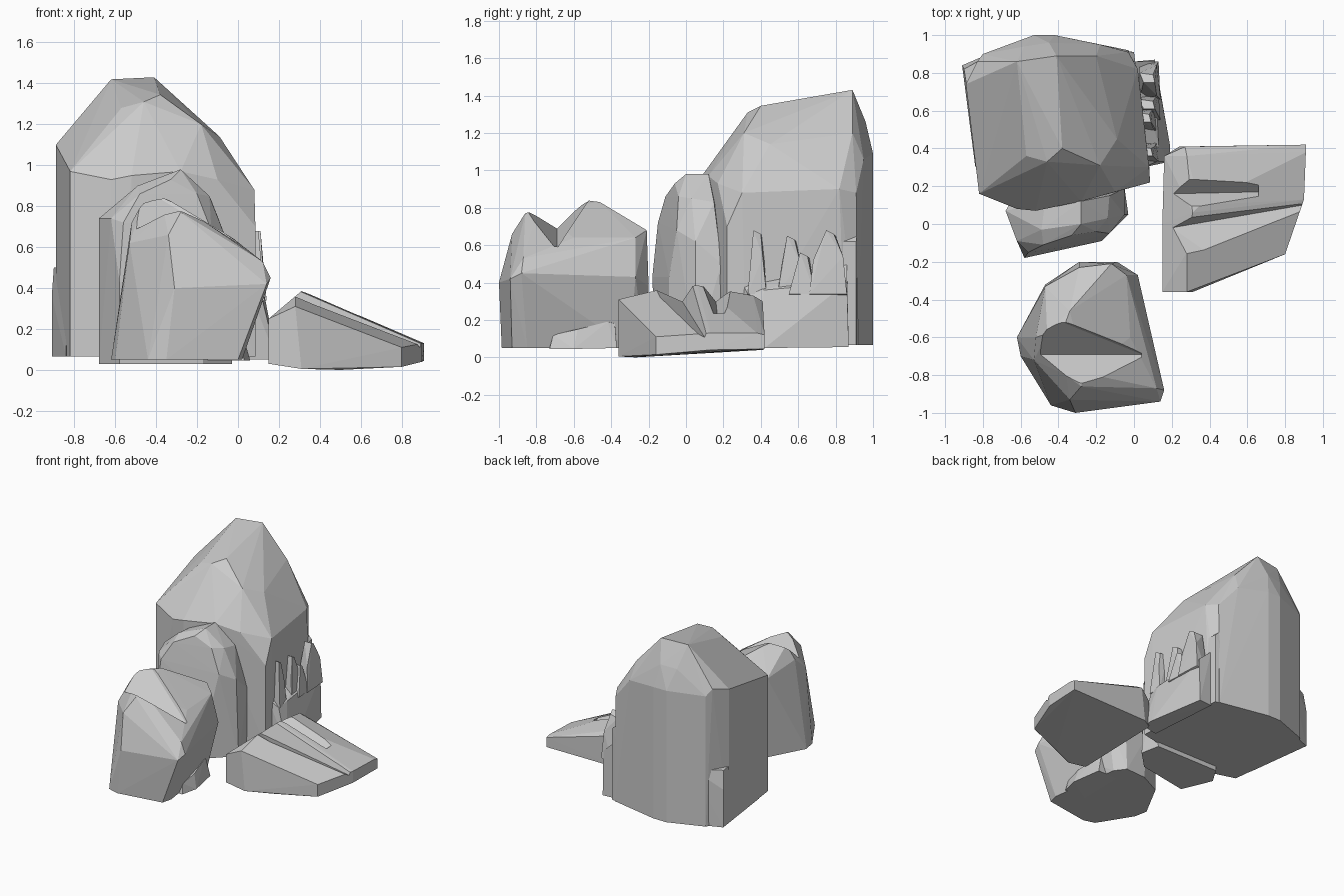
import bpy, bmesh


def hull(name, pts, cutter=False):
    """Faceted convex stone from its corner points."""
    bm = bmesh.new()
    for p in pts:
        bm.verts.new(p)
    res = bmesh.ops.convex_hull(bm, input=bm.verts)
    junk = {e for e in res["geom_interior"] + res["geom_unused"]
            if isinstance(e, bmesh.types.BMVert)}
    bmesh.ops.delete(bm, geom=list(junk), context='VERTS')
    bmesh.ops.recalc_face_normals(bm, faces=bm.faces)
    me = bpy.data.meshes.new(name)
    bm.to_mesh(me)
    bm.free()
    ob = bpy.data.objects.new(name, me)
    bpy.context.collection.objects.link(ob)
    if cutter:
        ob.hide_render = True
        ob.display_type = 'WIRE'
    return ob


def ring(outline, z):
    return [(x, y, z) for x, y in outline]


def groove(target, name, a, b, south, north, h):
    """Cut a V groove from a to b; it spreads south and north of its line at height h."""
    pts = []
    for i, p in enumerate((a, b)):
        pts += [p, (p[0], p[1] - south[i], p[2] + h), (p[0], p[1] + north[i], p[2] + h)]
    m = target.modifiers.new(name, 'BOOLEAN')
    m.operation = 'DIFFERENCE'
    m.solver = 'EXACT'
    m.object = hull(name, pts, True)


# Tall main boulder
base = [(-.89, .74), (-.8, .9), (-.53, 1), (-.42, 1), (-.03, .92), (.0, .85), (.08, .32),
        (.085, .22), (-.28, .14), (-.52, .1), (-.62, .1), (-.82, .16)]
hull("main_boulder", ring(base, .065) + [
    (-.89, .74, 1.1), (-.83, .86, 1.13), (-.8, .9, 1.08), (-.82, .16, .97),
    (-.62, .08, .93), (-.52, .07, .95), (-.28, .12, .97), (-.1, .17, .93),
    (.085, .22, .7), (.08, .3, .88), (.02, .82, .9), (-.03, .91, .88),
    (-.42, 1, 1.09), (-.53, 1, 1.09), (-.18, .95, 1.06), (-.45, .96, 1.26), (-.58, .94, 1.25),
    (-.62, .86, 1.42), (-.41, .89, 1.43), (-.2, .89, 1.2),
    (-.57, .36, 1.28), (-.46, .33, 1.31), (-.38, .4, 1.345), (-.18, .31, 1.2),
    (-.09, .45, 1.14)])

# Low buttresses bulging from its two rear corners
hull("left_rear_buttress", [
    (-.91, .84, .065), (-.84, .3, .065), (-.53, .99, .065), (-.6, .7, .065),
    (-.91, .84, .36), (-.9, .82, .5), (-.84, .45, .5), (-.7, .93, .5)])
hull("right_rear_buttress", [
    (0, .91, .065), (.02, .7, .065), (-.3, .96, .065), (-.3, .7, .065),
    (0, .91, .62), (.02, .75, .62), (-.2, .93, .8)])

# Broken slab and upright splinters on the boulder's right side
hull("side_slab", [
    (0, .86, .055), (.11, .87, .055), (.19, .42, .05), (.19, .33, .05), (.05, .3, .05),
    (0, .86, .5), (.11, .86, .4), (.13, .42, .36), (.12, .33, .34), (.05, .3, .4)])
for i, (y0, y1, yp, z, xo) in enumerate([
        (.33, .43, .36, .68, .11), (.49, .63, .54, .65, .1), (.55, .69, .61, .56, .12),
        (.66, .86, .75, .68, .12)]):
    hull(f"side_splinter_{i + 1}", [
        (.03, y0, .3), (.03, y1, .3), (xo + .02, y0, .34), (xo + .01, y1, .34),
        (xo, y0 + .02, z - .16), (xo, y1 - .02, z - .14),
        (.05, yp, z), (xo - .01, yp, z), (xo - .02, yp + .04, z - .02), (.03, yp + .05, z - .03)])

# Arched middle boulder
mid_base = [(-.58, -.165), (-.17, -.09), (-.03, .05), (-.06, .2), (-.6, .2), (-.68, .07)]
hull("middle_boulder", ring(mid_base, .03) + [
    (-.58, -.18, .43), (-.17, -.09, .43),
    (-.56, -.15, .72), (-.48, -.11, .86), (-.33, -.06, .93), (-.2, -.04, .86), (-.13, -.05, .68),
    (-.68, .07, .74), (-.62, -.09, .74), (-.49, -.03, .9), (-.28, 0, .98), (-.14, .03, .85),
    (-.05, .05, .62), (-.28, .12, .98), (-.47, .12, .9), (-.13, .15, .83), (-.6, .2, .74),
    (-.05, .19, .5)])

# Leaning front boulder with a notch across its top
front_base = [(-.62, -.6), (-.6, -.7), (-.44, -.96), (-.35, -.985), (0, -.93), (.02, -.85),
              (-.06, -.3), (-.12, -.22), (-.29, -.23), (-.47, -.32)]
front = hull("front_boulder", ring(front_base, .05) + [
    (-.31, -1, .4), (.14, -.94, .42), (.16, -.88, .45), (.02, -.27, .43), (-.09, -.2, .38),
    (-.29, -.2, .38), (.12, -.87, .53), (.1, -.79, .54),
    (-.34, -.93, .66), (-.28, -.86, .77), (-.26, -.79, .79), (-.36, -.8, .76),
    (-.46, -.58, .83), (-.38, -.57, .845), (-.34, -.46, .83), (-.52, -.6, .72), (-.53, -.72, .62),
    (-.29, -.23, .69), (-.12, -.21, .68), (-.04, -.27, .64), (-.47, -.33, .66),
    (-.02, -.6, .64)])
groove(front, "notch_cutter", (.04, -.69, .58), (-.7, -.69, .73), (.35, .35), (.15, .3), .3)

# Small chip under the front boulder's overhang
hull("ground_chip", [
    (-.15, -.73, .045), (.03, -.73, .045), (.06, -.6, .045), (.02, -.37, .05), (-.15, -.37, .05),
    (.02, -.71, .12), (.03, -.58, .15), (0, -.42, .19), (-.01, -.38, .18),
    (-.15, -.71, .13), (-.15, -.38, .19)])

# Low sloping slab with run-off grooves
slab = hull("low_slab", [
    (.15, -.36, .03), (.31, -.36, .005), (.5, -.27, 0), (.8, -.16, .015), (.9, .13, .04),
    (.91, .42, .045), (.24, .41, .04), (.16, .36, .04),
    (.15, -.36, .25), (.28, -.36, .31), (.28, -.15, .36), (.31, .06, .385), (.35, .1, .37),
    (.8, -.16, .11), (.82, -.06, .12), (.9, .13, .13), (.91, .42, .12), (.91, .38, .13),
    (.15, 0, .25), (.16, .36, .25), (.28, .36, .33), (.27, .41, .3), (.58, .15, .27)])
groove(slab, "front_groove_cutter", (.2, -.02, .3), (.95, .11, .09), (.5, .65), (.1, .1), .3)
groove(slab, "rear_groove_cutter", (.2, .16, .3), (.66, .17, .2), (.2, .2), (.3, .3), .3)
